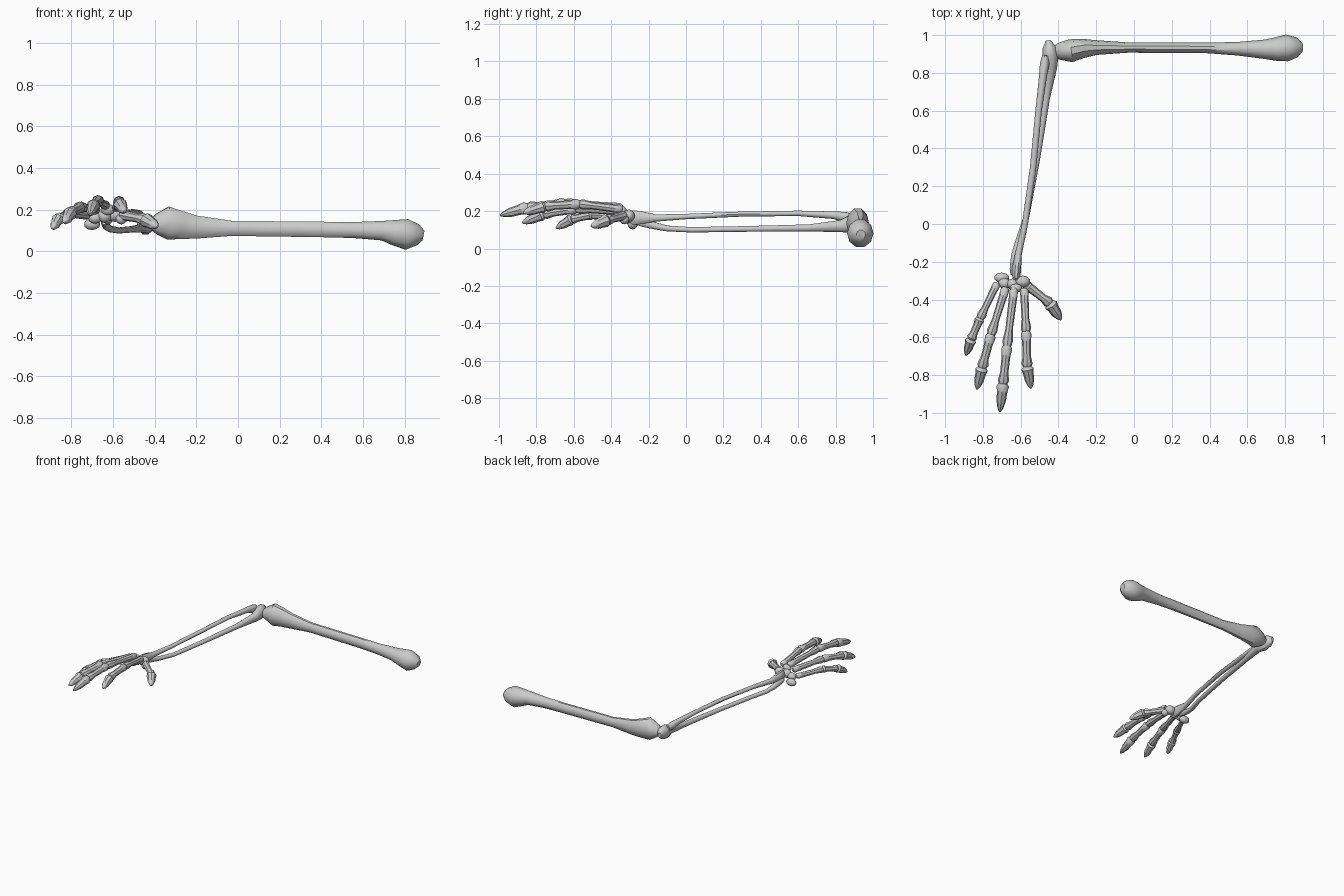
import bpy, bmesh, math
from mathutils import Vector


def loft(name, sections, sides=10):
    """Skin oval rings (x, y, z, half width, half height) along a path."""
    bm = bmesh.new()
    pts = [Vector(s[:3]) for s in sections]
    rings = []
    for i, s in enumerate(sections):
        tan = (pts[min(i + 1, len(pts) - 1)] - pts[max(i - 1, 0)]).normalized()
        side = tan.cross(Vector((0, 0, 1))).normalized()
        up = side.cross(tan)
        rings.append([bm.verts.new(pts[i]
                      + side * s[3] * math.cos(2 * math.pi * k / sides)
                      + up * s[4] * math.sin(2 * math.pi * k / sides))
                      for k in range(sides)])
    for a, b in zip(rings, rings[1:]):
        for k in range(sides):
            n = (k + 1) % sides
            bm.faces.new((a[k], a[n], b[n], b[k]))
    bm.faces.new(rings[0])
    bm.faces.new(rings[-1])
    bmesh.ops.recalc_face_normals(bm, faces=bm.faces)
    return finish(name, bm)


def finish(name, bm):
    me = bpy.data.meshes.new(name)
    bm.to_mesh(me)
    bm.free()
    ob = bpy.data.objects.new(name, me)
    bpy.context.collection.objects.link(ob)
    bpy.ops.object.select_all(action='DESELECT')
    bpy.context.view_layer.objects.active = ob
    ob.select_set(True)
    bpy.ops.object.shade_smooth_by_angle(angle=math.radians(40))
    return ob


def segment(name, p, q, r, profile):
    p, q = Vector(p), Vector(q)
    loft(name, [(*p.lerp(q, t), r * f, r * f) for t, f in profile], 8)


LONG = [(-0.02, .6), (.03, 1.0), (.2, .95), (.7, .85), (.92, 1.2), (1.0, .95)]
SHORT = [(-0.02, .8), (.07, 1.25), (.3, 1.0), (.7, .95), (.92, 1.3), (1.0, 1.0)]
TIP = [(-0.03, .9), (.1, 1.45), (.3, 1.2), (.6, 1.1), (.85, .7), (1.0, .2)]

# Upper arm bone: rounded head at +x, flared elbow end at -x
loft("upper_arm_bone", [
    (.89, .935, .075, .025, .025), (.865, .935, .08, .052, .052),
    (.81, .932, .081, .071, .077), (.75, .926, .09, .062, .064),
    (.69, .925, .099, .051, .049), (.55, .928, .102, .036, .040),
    (.39, .932, .105, .028, .039), (-.03, .934, .110, .027, .038),
    (-.2, .934, .116, .039, .058), (-.27, .930, .125, .051, .070),
    (-.335, .917, .135, .061, .083), (-.39, .915, .130, .047, .052),
    (-.415, .91, .130, .036, .030)])

# Lower forearm bone, hooked behind the elbow
loft("ulna", [
    (-.455, .972, .135, .012, .02), (-.448, .935, .135, .036, .045),
    (-.443, .885, .130, .043, .052), (-.437, .83, .120, .030, .034),
    (-.465, .66, .110, .019, .020), (-.515, .34, .105, .017, .016),
    (-.572, .03, .100, .016, .015), (-.615, -.1, .107, .016, .016),
    (-.633, -.17, .122, .018, .020), (-.640, -.235, .138, .018, .022),
    (-.643, -.27, .142, .011, .014)])

# Upper forearm bone, crossing to the thumb side at the wrist
loft("radius", [
    (-.468, .89, .162, .018, .022), (-.473, .85, .168, .025, .029),
    (-.481, .79, .178, .021, .021), (-.505, .6, .188, .017, .015),
    (-.534, .3, .184, .017, .014), (-.577, 0, .171, .016, .015),
    (-.612, -.16, .163, .018, .020), (-.622, -.24, .165, .024, .036),
    (-.623, -.285, .165, .021, .042), (-.623, -.3, .165, .013, .028)])

# Wrist bones
wrist = [(-.70, -.285, .13, .040, .028, .028), (-.59, -.305, .175, .042, .032, .034),
         (-.64, -.318, .17, .034, .030, .034), (-.685, -.315, .16, .034, .028, .028),
         (-.56, -.33, .155, .028, .026, .026), (-.625, -.34, .20, .034, .024, .028)]
for i, (x, y, z, a, b, c) in enumerate(wrist):
    bm = bmesh.new()
    bmesh.ops.create_icosphere(bm, subdivisions=2, radius=1)
    bmesh.ops.scale(bm, vec=(a, b, c), verts=bm.verts)
    bmesh.ops.translate(bm, vec=(x, y, z), verts=bm.verts)
    finish(f"wrist_bone_{i + 1}", bm)

# Fingers: joint points from the wrist to the tip, and shaft radius
fingers = {
    "index": ([(-.582, -.345, .21), (-.571, -.57, .238), (-.566, -.755, .226), (-.545, -.87, .19)], .023),
    "middle": ([(-.635, -.345, .22), (-.672, -.645, .243), (-.693, -.845, .22), (-.71, -.995, .177)], .023),
    "ring": ([(-.68, -.34, .20), (-.757, -.585, .212), (-.804, -.76, .185), (-.832, -.875, .137)], .023),
    "little": ([(-.725, -.315, .172), (-.815, -.5, .18), (-.862, -.61, .157), (-.89, -.695, .108)], .021),
    "thumb": ([(-.56, -.33, .175), (-.445, -.42, .152), (-.386, -.507, .118)], .025),
}
for name, (pts, r) in fingers.items():
    for i in range(len(pts) - 1):
        last = i == len(pts) - 2
        segment(f"{name}_bone_{i + 1}", pts[i], pts[i + 1], r,
                TIP if last else (LONG if i == 0 else SHORT))
